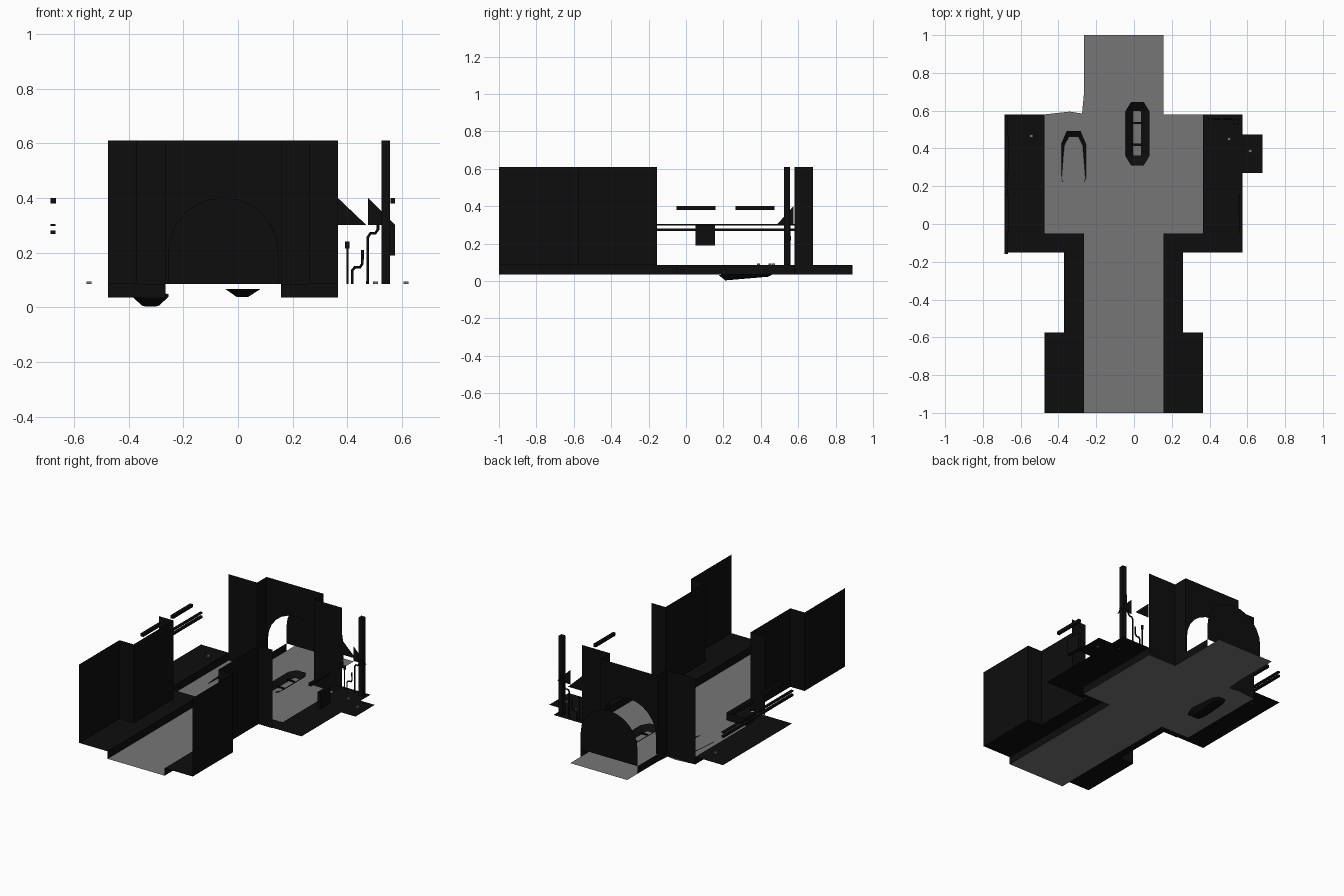
import bpy, bmesh, math
from mathutils import Vector

cube = bpy.data.objects.get("Cube")
if cube:
    bpy.data.objects.remove(cube, do_unlink=True)


def material(name, value):
    m = bpy.data.materials.new(name)
    m.use_nodes = True
    colour = (value, value, value, 1)
    m.diffuse_color = colour
    m.node_tree.nodes["Principled BSDF"].inputs["Base Color"].default_value = colour
    return m


STONE = material("black stone", 0.004)
WATER = material("grey water", 0.18)
LOW, QUAY, TOP = 0.035, 0.085, 0.61      # water, quay and wall-top heights
LEFT, RIGHT = -0.265, 0.157              # canal edges
MID = (LEFT + RIGHT) / 2


def sheets(name, polygons, mat=STONE):
    """Thin surfaces, one polygon per list of points."""
    bm = bmesh.new()
    for poly in polygons:
        bm.faces.new([bm.verts.new(p) for p in poly])
    bmesh.ops.remove_doubles(bm, verts=bm.verts, dist=0.0005)
    mesh = bpy.data.meshes.new(name)
    bm.to_mesh(mesh)
    bm.free()
    mesh.materials.append(mat)
    ob = bpy.data.objects.new(name, mesh)
    bpy.context.collection.objects.link(ob)
    return ob


def wall(name, path, z0, z1):
    return sheets(name, [[(*a, z0), (*b, z0), (*b, z1), (*a, z1)]
                         for a, b in zip(path, path[1:])])


def rect(x0, x1, y0, y1, z):
    return [(x0, y0, z), (x1, y0, z), (x1, y1, z), (x0, y1, z)]


def box(name, x0, x1, y0, y1, z0, z1, mat=STONE):
    bm = bmesh.new()
    bmesh.ops.create_cube(bm, size=1)
    for v in bm.verts:
        v.co = Vector((x0 + (v.co.x + .5) * (x1 - x0),
                       y0 + (v.co.y + .5) * (y1 - y0),
                       z0 + (v.co.z + .5) * (z1 - z0)))
    mesh = bpy.data.meshes.new(name)
    bm.to_mesh(mesh)
    bm.free()
    mesh.materials.append(mat)
    bpy.context.collection.objects.link(bpy.data.objects.new(name, mesh))


def pipe(name, points, radius):
    curve = bpy.data.curves.new(name, "CURVE")
    curve.dimensions = "3D"
    curve.bevel_depth = radius
    curve.bevel_resolution = 1
    curve.use_fill_caps = True
    spline = curve.splines.new("POLY")
    spline.points.add(len(points) - 1)
    for p, co in zip(spline.points, points):
        p.co = (*co, 1)
    curve.materials.append(STONE)
    bpy.context.collection.objects.link(bpy.data.objects.new(name, curve))


# Water: canal, wide basin and the channel running out through the arch
outline = [(LEFT, -1), (RIGHT, -1), (RIGHT, -.05), (.365, -.05), (.365, .58),
           (RIGHT, .58), (RIGHT, 1), (LEFT, 1), (LEFT, .69), (-.275, .585),
           (-.34, .595), (-.475, .58), (-.475, -.05), (LEFT, -.05)]
sheets("water", [[(x, y, LOW) for x, y in outline]], WATER)

# Quay floors
sheets("left_quay", [rect(-.475, LEFT, -1, -.575, QUAY),
                     rect(-.37, LEFT, -.575, -.15, QUAY),
                     rect(-.68, LEFT, -.15, -.05, QUAY),
                     rect(-.68, -.475, -.05, .58, QUAY)])
sheets("right_quay", [rect(RIGHT, .365, -1, -.575, QUAY),
                      rect(RIGHT, .26, -.575, -.15, QUAY),
                      rect(RIGHT, .575, -.15, -.05, QUAY),
                      rect(.365, .575, -.05, .58, QUAY)])
sheets("side_landing", [rect(.575, .68, .27, .475, QUAY)])

# Quay edges, tall walls and channel kerbs on both sides
for side, edge, outer, inner in (("left", LEFT, -.475, -.37),
                                 ("right", RIGHT, .365, .26)):
    wall(side + "_quay_edge", [(edge, -1), (edge, -.05), (outer, -.05),
                               (outer, .58)], LOW, QUAY)
    wall(side + "_canal_wall", [(outer, -1), (outer, -.575), (inner, -.575),
                                (inner, -.155), (outer, -.155)], QUAY, TOP)
    wall(side + "_back_wall", [(outer, .58), (edge, .58)], LOW, TOP)
    wall(side + "_gate_return", [(edge, .58), (edge, .68)], QUAY, TOP)
    wall(side + "_channel_kerb", [(edge, .58), (edge, .89)], LOW, QUAY)

# Arched gate wall and the dark plate closing the passage behind it
R = .2
arch = [(MID - R * math.cos(math.pi * i / 12), .2 + R * math.sin(math.pi * i / 12))
        for i in range(13)]
gate = [(LEFT, QUAY), (LEFT, TOP), (RIGHT, TOP), (RIGHT, QUAY), (MID + R, QUAY)]
gate += arch[::-1] + [(MID - R, QUAY)]
sheets("arched_gate_wall", [[(x, .68, z) for x, z in gate]])
plate = [(MID + (x - MID) * 1.05, z) for x, z in arch]
plate = [(LEFT, QUAY)] + plate + [(RIGHT, QUAY)]
sheets("passage_end", [[(x, .89, z) for x, z in plate]])

# Left-hand rails and hanging bars
for i, (z, h) in enumerate(((.268, .012), (.297, .008))):
    box(f"left_rail_{i}", -.685, -.667, -.16, .58, z, z + h)
for i, y in enumerate((-.05, .265)):
    box(f"left_bar_{i}", -.685, -.665, y, y + .207, .38, .4)

# Right-hand bar, crate, post and gussets
box("right_bar", .557, .575, -.05, .157, .38, .4)
box("hanging_crate", .553, .575, .05, .155, .19, .3)
box("corner_post", .525, .555, .525, .555, QUAY, TOP)
sheets("wall_gusset", [[(.365, .575, .4), (.365, .575, .3), (.47, .575, .3)]])
sheets("post_gusset", [[(.475, .54, .4), (.475, .54, .3), (.575, .54, .3)]])
sheets("side_gusset", [[(.54, .575, .4), (.54, .575, .3), (.54, .485, .3)]])

# Bent pipes on the right quay
Y = .555
pipe("short_pipe", [(.4, Y, QUAY), (.4, Y, .215)], .004)
pipe("pipe_cap", [(.4, Y, .215), (.4, Y, .24)], .008)
pipe("low_bent_pipe", [(.418, Y, QUAY), (.418, Y, .135), (.428, Y, .147),
                       (.447, Y, .147), (.455, Y, .16), (.455, Y, .21)], .005)
pipe("high_bent_pipe", [(.474, Y, QUAY), (.474, Y, .255), (.484, Y, .27),
                        (.502, Y, .27), (.512, Y, .285), (.512, Y, .305)], .005)

# Small grey studs on the quays
for i, (x, y) in enumerate(((-.545, .467), (.503, .45), (.615, .387))):
    box(f"stud_{i}", x - .009, x + .009, y - .008, y + .008, QUAY, QUAY + .009, WATER)


def hull(name, upper, lower, floor):
    n = len(upper)
    faces = [[upper[i], upper[(i + 1) % n], lower[(i + 1) % n], lower[i]]
             for i in range(n)]
    return sheets(name, faces + ([lower] if floor else []))


# Floating boat with two thwarts
def eight(cx, cy, w, l, cut_x, cut_y, z):
    """Long octagon in a level or tilted plane; z maps y to height."""
    pts = [(w, l - cut_y), (w - cut_x, l), (cut_x - w, l), (-w, l - cut_y),
           (-w, cut_y - l), (cut_x - w, -l), (w - cut_x, -l), (w, cut_y - l)]
    return [(cx + x, cy + y, z(cy + y)) for x, y in pts]


hull("floating_boat", eight(.018, .478, .063, .167, .03, .05, lambda y: .066),
     eight(.016, .48, .02, .118, .002, .002, lambda y: LOW + .002), False)
for i, y in enumerate((.42, .535)):
    box(f"thwart_{i}", -.01, .044, y - .006, y + .006, .044, .05)

# Half-sunk boat, tilted with its far end above the water
hull("sunken_boat",
     eight(-.32, .333, .065, .16, .03, .07, lambda y: .032 + (y - .17) * .065),
     eight(-.32, .325, .03, .115, .012, .03, lambda y: .003 + (y - .21) * .085), True)
